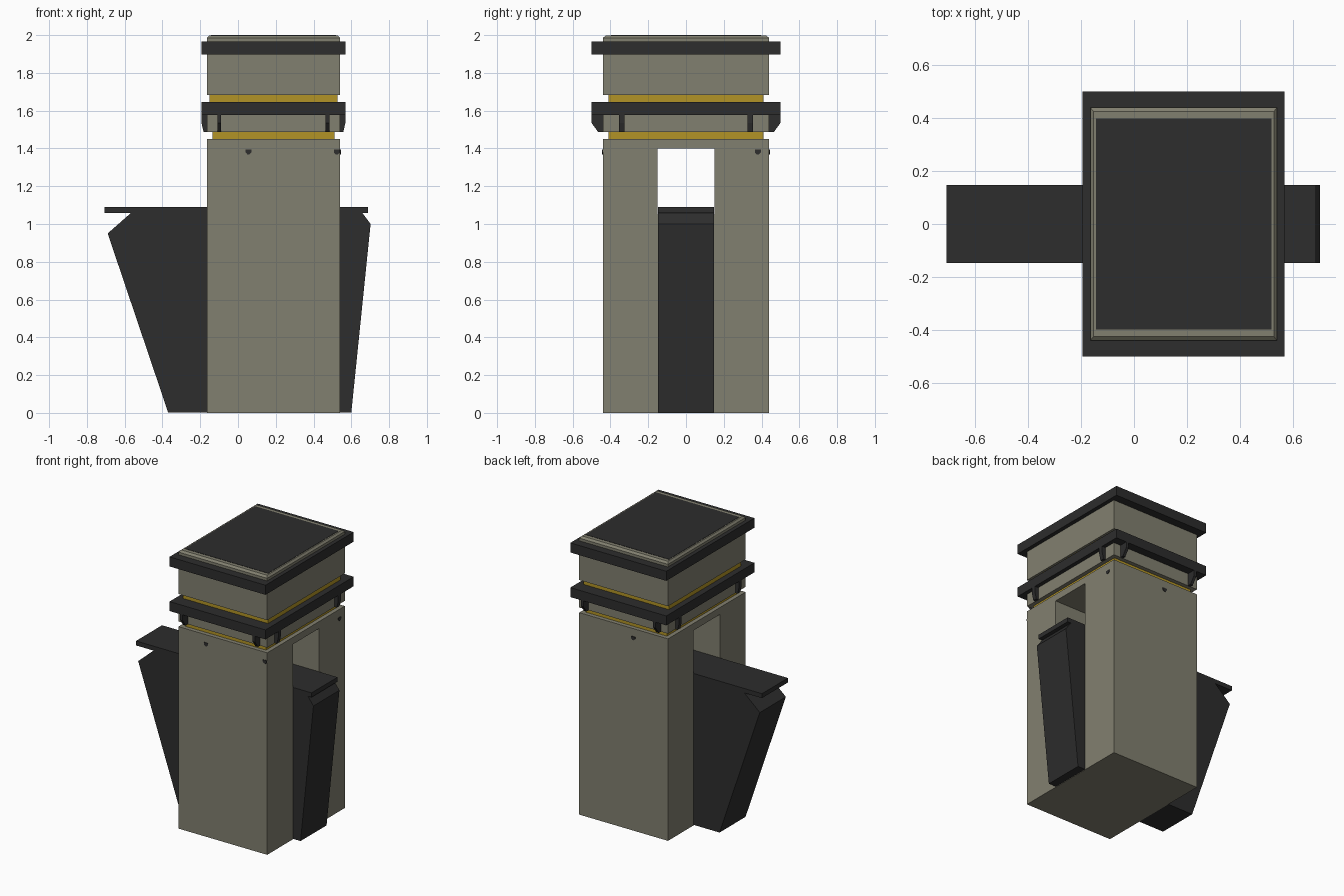
import bpy, bmesh

if "Cube" in bpy.data.objects:
    bpy.data.objects.remove(bpy.data.objects["Cube"])

def material(name, rgb):
    m = bpy.data.materials.new(name)
    m.diffuse_color = (*rgb, 1)
    m.use_nodes = True
    m.node_tree.nodes["Principled BSDF"].inputs["Base Color"].default_value = m.diffuse_color
    return m

TAN = material("stone_tan", (0.222, 0.215, 0.160))
DARK = material("charcoal", (0.026, 0.026, 0.026))
GOLD = material("gold", (0.445, 0.296, 0.019))

def make(name, verts, faces, mat):
    me = bpy.data.meshes.new(name)
    me.from_pydata(verts, [], faces)
    bm = bmesh.new()
    bm.from_mesh(me)
    bmesh.ops.recalc_face_normals(bm, faces=bm.faces)
    bm.to_mesh(me)
    bm.free()
    me.materials.append(mat)
    ob = bpy.data.objects.new(name, me)
    bpy.context.collection.objects.link(ob)
    return ob

def prism(name, a, b, mat):
    """Solid joining two matching outlines."""
    n = len(a)
    sides = [(i, (i + 1) % n, (i + 1) % n + n, i + n) for i in range(n)]
    return make(name, a + b, [tuple(range(n)), tuple(range(n, 2 * n))] + sides, mat)

CX = 0.1875  # tower centre in x

def rect(hx, hy, z):
    return [(CX - hx, -hy, z), (CX + hx, -hy, z), (CX + hx, hy, z), (CX - hx, hy, z)]

def slab(name, hx, hy, z0, z1, mat):
    return prism(name, rect(hx, hy, z0), rect(hx, hy, z1), mat)

# tower body with a window running through along x
HX, HY = 0.3525, 0.44
verts = []
for x in (CX - HX, CX + HX):
    verts += [(x, -HY, 0), (x, HY, 0), (x, HY, 1.45), (x, -HY, 1.45)]
    verts += [(x, -.15, 1.05), (x, .15, 1.05), (x, .15, 1.4), (x, -.15, 1.4)]
faces = []
for i in range(4):
    j = (i + 1) % 4
    faces += [(i, j, j + 4, i + 4), (i + 8, j + 8, j + 12, i + 12),
              (i, j, j + 8, i + 8), (i + 4, j + 4, j + 12, i + 12)]
make("tower_body", verts, faces, TAN)

# stacked upper layers
slab("lower_gold_band", 0.3225, 0.41, 1.45, 1.487, GOLD)
slab("neck", HX, HY, 1.487, 1.58, TAN)
slab("lower_ledge", 0.381, 0.5, 1.577, 1.645, DARK)
slab("upper_gold_band", 0.338, 0.41, 1.645, 1.684, GOLD)
slab("head", HX, HY, 1.684, 1.9, TAN)
slab("upper_ledge", 0.381, 0.5, 1.897, 1.966, DARK)
slab("roof_base", HX, HY, 1.966, 1.985, TAN)
prism("roof_bevel", rect(HX, HY, 1.985), rect(HX - 0.012, HY - 0.015, 1.998), TAN)
slab("roof_plate", 0.331, 0.398, 1.99, 2.0, DARK)

# brackets under the lower ledge, mirrored to all four faces
def bracket_profile(start, end):
    return [(start, 1.578), (end, 1.578), (end, 1.535), ((start + end * 2) / 3 if end - start < .04 else start + .03, 1.487), (start, 1.487)]

for s in (-1, 1):
    for t in (-1, 1):
        p = bracket_profile(HY - 0.005, 0.5)
        bx = CX + t * 0.287
        prism("bracket_y", [(bx - .01, s * d, z) for d, z in p],
              [(bx + .01, s * d, z) for d, z in p], DARK)
        p = bracket_profile(HX - 0.005, 0.381)
        by = t * 0.34
        prism("bracket_x", [(CX + s * d, by - .015, z) for d, z in p],
              [(CX + s * d, by + .015, z) for d, z in p], DARK)

# long buttress fin passing through the tower, and its deck
fin = [(-0.37, 0.003), (0.60, 0.003), (0.702, 1.0), (0.657, 1.06), (-0.565, 1.06), (-0.69, 0.95)]
prism("buttress_fin", [(x, -.147, z) for x, z in fin], [(x, .148, z) for x, z in fin], DARK)
deck = [(-0.707, 1.058), (0.687, 1.058), (0.687, 1.09), (-0.707, 1.09)]
prism("deck", [(x, -.147, z) for x, z in deck], [(x, .148, z) for x, z in deck], DARK)

# small dark studs on the walls
stud = [(-.016, 1.394), (.016, 1.394), (.016, 1.38), (.006, 1.369), (-.006, 1.369), (-.016, 1.38)]
for x, y in ((0.055, -HY), (0.523, -HY), (0.11, HY)):
    prism("wall_stud", [(x + u, y - .004, z) for u, z in stud],
          [(x + u, y + .004, z) for u, z in stud], DARK)
X = CX + HX
prism("wall_stud", [(X - .004, .38 + u, z) for u, z in stud],
      [(X + .004, .38 + u, z) for u, z in stud], DARK)
